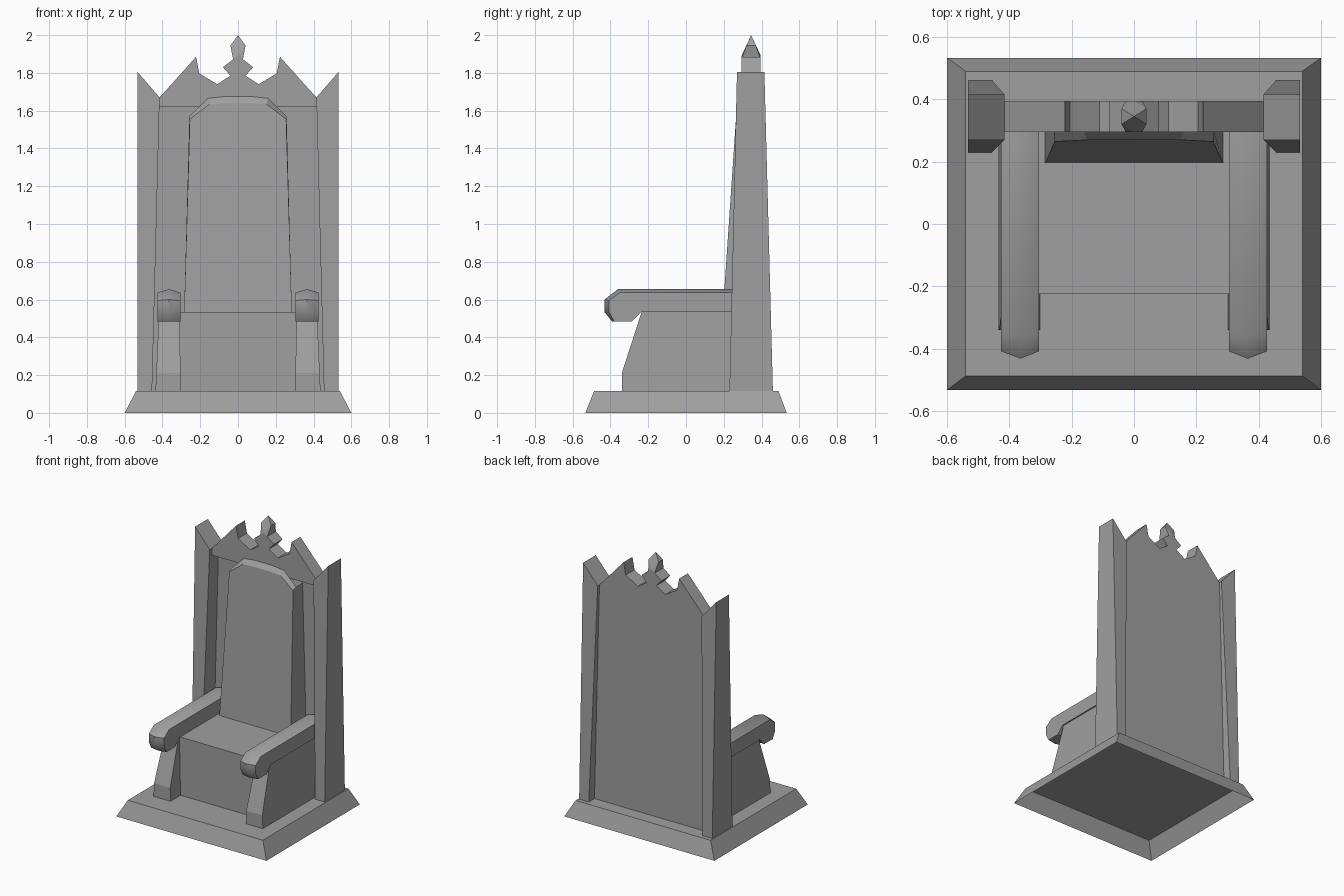
import bpy, bmesh, math

if "Cube" in bpy.data.objects:
    bpy.data.objects.remove(bpy.data.objects["Cube"])

stone = bpy.data.materials.new("grey stone")
stone.diffuse_color = (0.35, 0.35, 0.35, 1)
stone.use_nodes = True
stone.node_tree.nodes["Principled BSDF"].inputs["Base Color"].default_value = stone.diffuse_color


def finish(name, bm, smooth=None):
    bmesh.ops.recalc_face_normals(bm, faces=bm.faces)
    mesh = bpy.data.meshes.new(name)
    bm.to_mesh(mesh)
    bm.free()
    mesh.materials.append(stone)
    ob = bpy.data.objects.new(name, mesh)
    bpy.context.collection.objects.link(ob)
    if smooth:
        bpy.ops.object.select_all(action='DESELECT')
        ob.select_set(True)
        bpy.context.view_layer.objects.active = ob
        bpy.ops.object.shade_smooth_by_angle(angle=math.radians(smooth))
    return ob


def loft(name, rings, caps=(True, True), smooth=None):
    """Skin a list of matching closed rings of points."""
    bm = bmesh.new()
    rows = [[bm.verts.new(p) for p in ring] for ring in rings]
    n = len(rows[0])
    for a, b in zip(rows, rows[1:]):
        for i in range(n):
            j = (i + 1) % n
            bm.faces.new((a[i], a[j], b[j], b[i]))
    for use, row in zip(caps, (rows[0], rows[-1])):
        if use:
            bm.faces.new(row)
    return finish(name, bm, smooth)


def rect(x0, x1, y0, y1, z, z_right=None):
    zr = z if z_right is None else z_right
    return [(x0, y0, z), (x1, y0, zr), (x1, y1, zr), (x0, y1, z)]


def mirrored(half):
    """Complete a right-hand (x, z) outline with its left-hand copy."""
    return half + [(-x, z) for x, z in reversed(half) if x > 0]


def slab(name, outline, y0, y1):
    return loft(name, [[(x, y, z) for x, z in outline] for y in (y0, y1)])


FLOOR = 0.115

# Sloped plinth, open underneath
loft("plinth", [rect(-.6, .6, -.533, .533, 0),
                rect(-.54, .54, -.487, .49, FLOOR)], caps=(False, True))

# Seat block
loft("seat", [rect(-.31, .31, -.225, .38, FLOOR),
              rect(-.31, .31, -.225, .38, .535)])

# Recessed back panel
loft("back_panel", [rect(-.47, .47, .37, .395, FLOOR),
                    rect(-.47, .47, .37, .395, 1.63)])

# Jagged crest above the panel
slab("crest", mirrored([(.43, 1.62), (.415, 1.67), (.222, 1.885), (.205, 1.797),
                        (.11, 1.74), (.04, 1.785), (.08, 1.83), (.026, 1.872)]),
     .295, .395)

# Faceted finial tip
bm = bmesh.new()
cy = .345
tip = [(0, cy, 2.0)]
for s in (-1, 1):
    tip.append((0, cy + s * .05, 1.893))
    for t in (-1, 1):
        tip += [(t * .04, cy + s * .025, 1.945), (t * .026, cy + s * .05, 1.872)]
for p in tip:
    bm.verts.new(p)
bmesh.ops.convex_hull(bm, input=bm.verts)
finish("finial", bm)

# Padded backrest: leaning front face with a bevelled, gently arched top
front = mirrored([(.285, .535), (.255, 1.555), (.15, 1.635), (.07, 1.64)])
rear = mirrored([(.285, .535), (.257, 1.57), (.16, 1.665), (.07, 1.675)])
loft("backrest", [
    [(x, .195 + (z - .535) * .068, z) for x, z in front],
    [(x, .295, z) for x, z in rear],
    [(x, .38, z) for x, z in rear]], smooth=25)

# Tapered posts, arm panels and arm rests on both sides
for side, s in (("left", -1), ("right", 1)):
    loft(side + "_post", [
        rect(s * .455, s * .532, .23, .46, FLOOR),
        rect(s * .415, s * .532, .27, .415, 1.67, 1.805)])

    # Arm panel leaning inwards towards the top
    profile = [(-.34, FLOOR), (-.34, .21), (-.235, .535), (-.235, .58),
               (.36, .58), (.36, FLOOR)]
    loft(side + "_arm_panel", [
        [(s * (.302 + (z - FLOOR) * .02), y, z) for y, z in profile],
        [(s * (.437 - (z - FLOOR) * .045), y, z) for y, z in profile]])

    # Arm rest with a raised centre line and rounded front
    edge = [(.36, .637), (-.35, .637), (-.408, .595), (-.408, .535),
            (-.38, .485), (-.285, .485), (-.235, .535), (.36, .535)]
    mid = [(.36, .655), (-.36, .655), (-.432, .6), (-.432, .535),
           (-.392, .485), (-.285, .485), (-.235, .535), (.36, .535)]
    loft(side + "_arm_rest", [
        [(s * x, y, z) for y, z in prof]
        for x, prof in ((.305, edge), (.365, mid), (.427, edge))], smooth=38)
